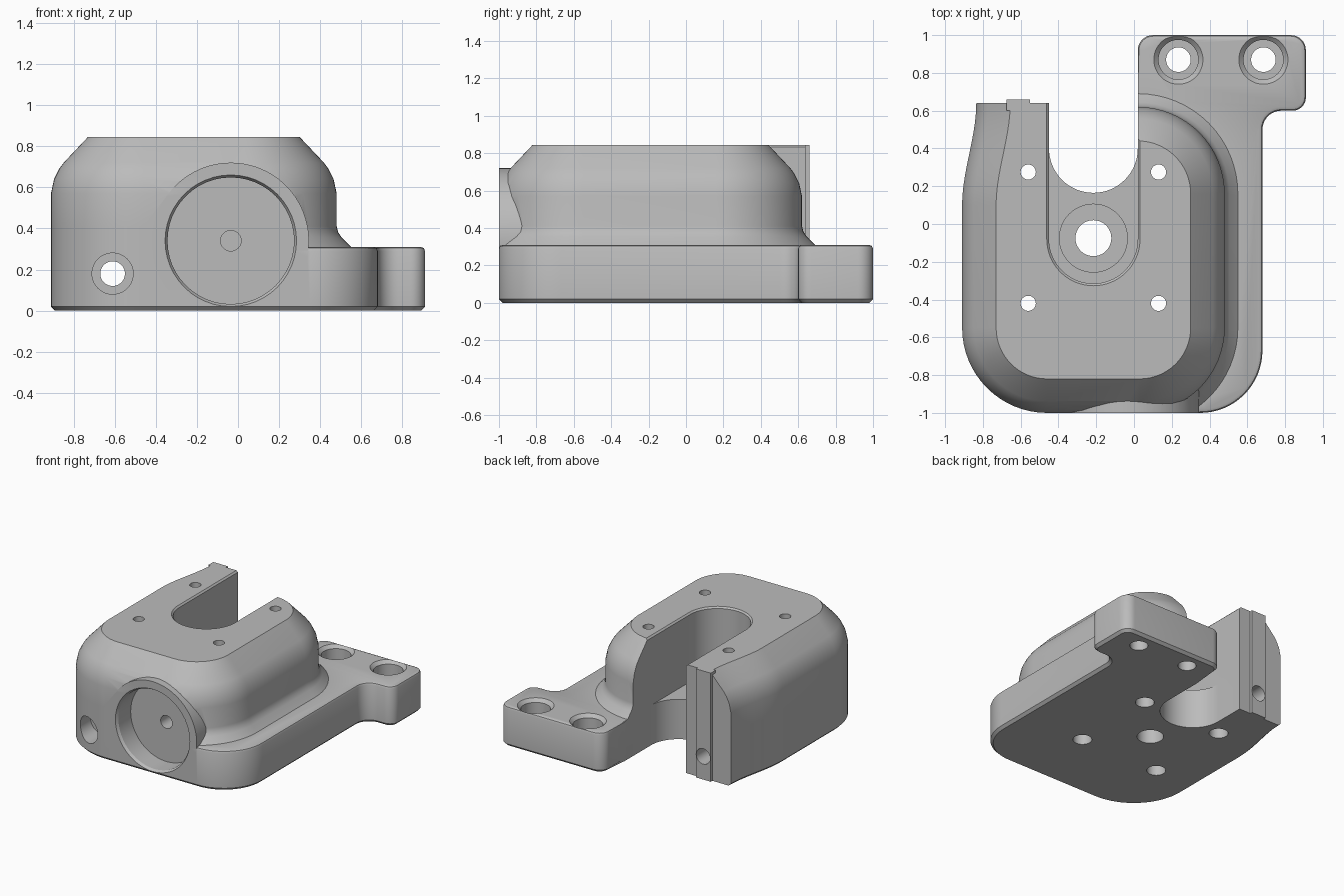
import bpy, bmesh
from math import sin, cos, radians, pi
from mathutils import Matrix

cube = bpy.data.objects.get("Cube")
if cube:
    bpy.data.objects.remove(cube, do_unlink=True)

grey = bpy.data.materials.new("machined grey")
grey.use_nodes = True
colour = (0.5, 0.5, 0.5, 1)
grey.diffuse_color = colour
grey.node_tree.nodes["Principled BSDF"].inputs["Base Color"].default_value = colour

TOP, PLATE = 0.845, 0.31


def arc(cx, cy, r, a0, a1, n=16):
    steps = [radians(a0 + (a1 - a0) * i / n) for i in range(n + 1)]
    return [(cx + r * cos(a), cy + r * sin(a)) for a in steps]


def loft(name, rings):
    """Join rings of 3D points, cap both ends."""
    bm = bmesh.new()
    rows = [[bm.verts.new(p) for p in ring] for ring in rings]
    n = len(rows[0])
    for a, b in zip(rows, rows[1:]):
        for i in range(n):
            j = (i + 1) % n
            bm.faces.new((a[i], a[j], b[j], b[i]))
    bm.faces.new(rows[0][::-1])
    bm.faces.new(rows[-1])
    bmesh.ops.remove_doubles(bm, verts=bm.verts, dist=1e-5)
    bmesh.ops.recalc_face_normals(bm, faces=bm.faces)
    mesh = bpy.data.meshes.new(name)
    bm.to_mesh(mesh)
    bm.free()
    mesh.materials.append(grey)
    obj = bpy.data.objects.new(name, mesh)
    bpy.context.scene.collection.objects.link(obj)
    return obj


def stack(name, outline, levels):
    return loft(name, [[(x, y, z) for x, y in outline(d)] for z, d in levels])


def lathe(name, profile, at, along_y=False):
    """Round cutter: profile of (radius, distance along the axis)."""
    obj = loft(name, [[(x, y, h) for x, y in arc(0, 0, r, 0, 352.5, 47)] for r, h in profile])
    turn = Matrix.Rotation(-pi / 2, 4, 'X') if along_y else Matrix()
    obj.data.transform(Matrix.Translation(at) @ turn)
    return obj


def combine(target, tool, operation):
    mod = target.modifiers.new(tool.name, 'BOOLEAN')
    mod.operation, mod.object, mod.solver = operation, tool, 'EXACT'
    bpy.context.view_layer.objects.active = target
    bpy.ops.object.modifier_apply(modifier=mod.name)
    bpy.data.objects.remove(tool, do_unlink=True)


def arm_side(d):
    """Back end of the left-hand arm and its gently curved outer wall."""
    pts = [(-0.3, 0.64)]
    for i in range(15):
        t = 1 - i / 14
        pts.append((-0.91 + d + 0.075 * t * t * (3 - 2 * t), 0.1 + 0.54 * t))
    return pts


def plate_outline(d):
    return (arc(-0.46, -0.55, 0.45 - d, 180, 270)
            + arc(0.35, -0.67, 0.33 - d, 270, 360)
            + arc(0.78, 0.50, 0.10 + d, 180, 90, 8)
            + arc(0.84, 0.67, 0.07 - d, 270, 360, 8)
            + arc(0.83, 0.92, 0.08 - d, 0, 90, 8)
            + arc(0.10, 0.92, 0.08 - d, 90, 180, 8)
            + [(0.02, 0.72), (-0.1, 0.6)] + arm_side(d))


def body_outline(d):
    inner = max(d, 0)
    right = arc(0.03, -0.55, 0.45 - d, 270, 360) + arc(0.02, 0.16, 0.46 - d, 0, 90)
    return (arc(-0.46, -0.55, 0.45 - inner, 180, 270)
            + [(x, max(y, -1)) for x, y in right]
            + [(-0.1, 0.62 - d)] + arm_side(inner))


# Mounting plate with chamfered foot and softened top edge
housing = stack("motor_housing", plate_outline,
                [(0, 0.02), (0.02, 0), (0.29, 0), (0.304, 0.006), (PLATE, 0.02)])

# Raised body: flared foot, straight wall, rounded shoulder, sloped rim
body = stack("raised_body", body_outline,
             [(0.1, -0.07), (PLATE, -0.07), (0.355, -0.025), (0.38, -0.008), (0.41, 0),
              (0.57, 0), (0.64, 0.015), (0.69, 0.04), (0.72, 0.062), (TOP, 0.18)])
combine(housing, body, 'UNION')

# Round front boss
rim = arc(-0.035, 0.34, 0.38, -39, 219, 56)
boss = loft("front_boss", [[(x, y, z) for x, z in rim] for y in (-1, -0.6)])
combine(housing, boss, 'UNION')

# Locating tongue on the end of the arm
tongue = loft("arm_tongue", [[(-0.675, y, 0), (-0.55, y, 0), (-0.55, y, TOP), (-0.675, y, TOP)]
                             for y in (0.6, 0.66)])
combine(housing, tongue, 'UNION')


# Open slot: short through the plate, deep through the body
def slot_outline(end):
    return lambda d: ([(0.02 + d, 1.2), (-0.45 - d, 1.2)]
                      + arc(-0.215, end, 0.235 + d, 180, 360, 32))


cutters = [
    stack("plate_slot", slot_outline(0.40), [(-0.1, 0), (0.5, 0)]),
    stack("body_slot", slot_outline(-0.08),
          [(PLATE, 0), (TOP - 0.012, 0), (TOP, 0.012), (0.9, 0.012)]),
    # Shaft bore with shallow seat
    lathe("shaft_bore", [(0.095, -0.1), (0.095, 0.27), (0.18, 0.27), (0.18, 0.4)],
          (-0.215, -0.075, 0)),
    # Front recess and its centre hole
    lathe("front_recess", [(0.32, -0.1), (0.32, 0), (0.308, 0.02), (0.308, 0.17),
                           (0.05, 0.17), (0.05, 0.35)], (-0.035, -1, 0.34), True),
    # Long clamp hole through the arm
    lathe("clamp_hole", [(0.1, -0.1), (0.1, 0.2), (0.06, 0.2), (0.06, 1.8)],
          (-0.61, -1, 0.18), True),
]

# Four body screw holes, wider from below
for x in (-0.56, 0.13):
    for y in (-0.42, 0.275):
        cutters.append(lathe("body_screw_hole", [(0.068, -0.1), (0.068, 0.4), (0.04, 0.4),
                                                 (0.04, 1)], (x, y, 0)))

# Two counterbored plate screw holes
for x in (0.235, 0.685):
    cutters.append(lathe("plate_screw_hole",
                         [(0.065, -0.1), (0.065, 0.2), (0.105, 0.2), (0.105, PLATE - 0.025),
                          (0.13, PLATE), (0.13, 0.4)], (x, 0.87, 0)))

for cutter in cutters:
    combine(housing, cutter, 'DIFFERENCE')

bpy.ops.object.select_all(action='DESELECT')
housing.select_set(True)
bpy.context.view_layer.objects.active = housing
bpy.ops.object.shade_smooth_by_angle(angle=radians(30))
